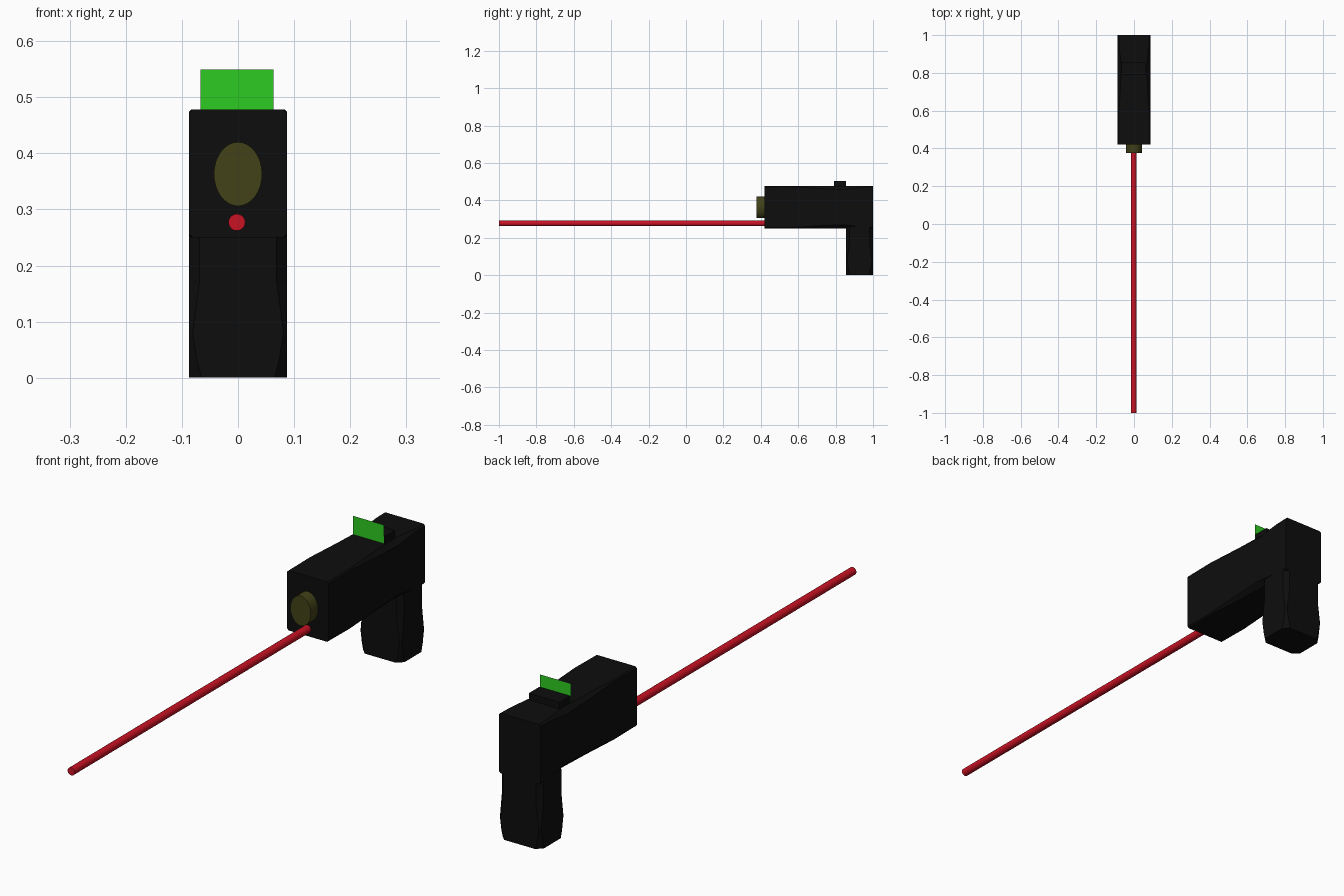
import bpy, bmesh, math
from mathutils import Matrix

if "Cube" in bpy.data.objects:
    bpy.data.objects.remove(bpy.data.objects["Cube"])


def material(name, rgb):
    m = bpy.data.materials.new(name)
    m.diffuse_color = (*rgb, 1)
    m.use_nodes = True
    m.node_tree.nodes["Principled BSDF"].inputs["Base Color"].default_value = m.diffuse_color
    return m


BLACK = material("black", (0.004, 0.004, 0.004))
OLIVE = material("olive", (0.054, 0.054, 0.009))
RED = material("red", (0.58, 0.006, 0.017))
GREEN = material("green", (0.027, 0.6, 0.015))


def add(name, bm, mat):
    bmesh.ops.recalc_face_normals(bm, faces=bm.faces)
    me = bpy.data.meshes.new(name)
    bm.to_mesh(me)
    bm.free()
    me.materials.append(mat)
    ob = bpy.data.objects.new(name, me)
    bpy.context.collection.objects.link(ob)
    return ob


def octagon(w, lo, hi, c):
    half = [(w - c, lo), (w, lo + c), (w, hi - c), (w - c, hi)]
    return half + [(-u, v) for u, v in reversed(half)]


def loft(name, w, lo, hi, stations, place):
    # chamfered box whose corner chamfer changes along its length
    bm = bmesh.new()
    rings = [[bm.verts.new(place(u, v, t)) for u, v in octagon(w, lo, hi, c)]
             for t, c in stations]
    for a, b in zip(rings, rings[1:]):
        for i in range(8):
            j = (i + 1) % 8
            bm.faces.new((a[i], a[j], b[j], b[i]))
    bm.faces.new(rings[0])
    bm.faces.new(rings[-1])
    return add(name, bm, BLACK)


def cylinder_y(name, x, z, rx, rz, y0, y1, sides, mat):
    bm = bmesh.new()
    bmesh.ops.create_cone(bm, cap_ends=True, segments=sides, radius1=1, radius2=1, depth=1)
    m = (Matrix.Translation((x, (y0 + y1) / 2, z))
         @ Matrix.Diagonal((rx, y1 - y0, rz, 1)) @ Matrix.Rotation(math.pi / 2, 4, 'X'))
    bm.transform(m)
    ob = add(name, bm, mat)
    bpy.context.view_layer.objects.active = ob
    ob.select_set(True)
    bpy.ops.object.shade_smooth_by_angle(angle=math.radians(40))
    ob.select_set(False)


# Housing with softly pinched edges
loft("housing", 0.087, 0.25, 0.478,
     [(0.42, 0.006), (0.55, 0.004), (0.70, 0.014), (0.84, 0.02), (0.94, 0.008), (1.0, 0.006)],
     lambda u, v, t: (u, t, v))

# Handle
loft("handle", 0.087, 0.855, 1.0,
     [(0.0, 0.022), (0.03, 0.014), (0.08, 0.006), (0.17, 0.018), (0.26, 0.018)],
     lambda u, v, t: (u, v, t))

# Lens and beam
cylinder_y("lens", 0, 0.363, 0.043, 0.057, 0.376, 0.44, 32, OLIVE)
cylinder_y("beam", -0.002, 0.277, 0.015, 0.015, -1.0, 0.45, 24, RED)

# Sight base on top of the housing
bm = bmesh.new()
bmesh.ops.create_cube(bm, size=1)
bm.transform(Matrix.Translation((-0.002, 0.823, 0.486)) @ Matrix.Diagonal((0.13, 0.064, 0.034, 1)))
add("sight_base", bm, BLACK)

# Thin display plate in front of the sight base
bm = bmesh.new()
bm.faces.new([bm.verts.new((x, 0.788, z)) for x, z in
              [(-0.067, 0.476), (0.063, 0.476), (0.063, 0.549), (-0.067, 0.549)]])
add("display_plate", bm, GREEN)
